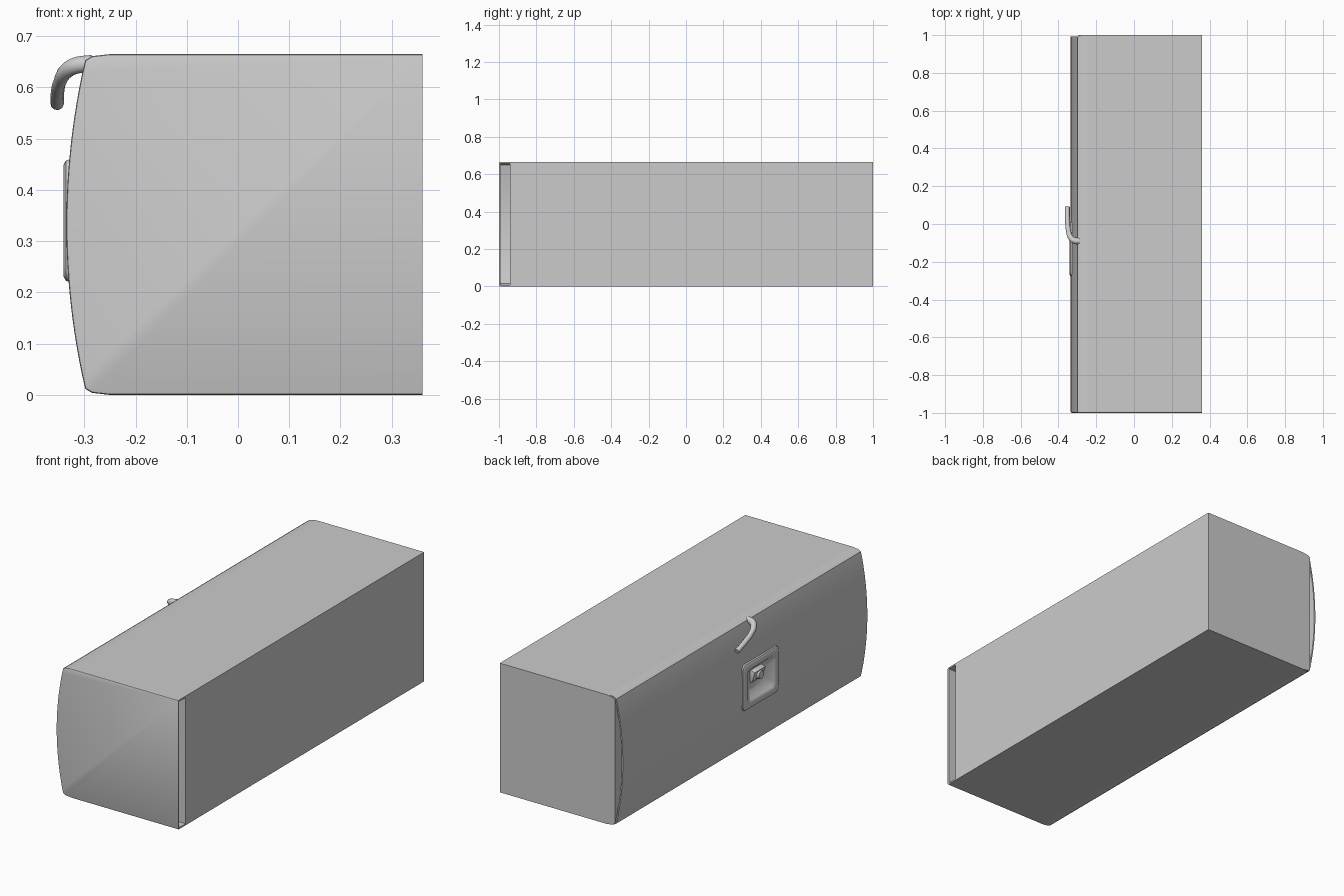
import bpy, bmesh
from math import cos, sin, pi, radians
from mathutils import Matrix

cube = bpy.data.objects.get("Cube")
if cube:
    bpy.data.objects.remove(cube)

grey = bpy.data.materials.new("mid grey")
grey.use_nodes = True
GREY = (0.6, 0.6, 0.6, 1)
grey.diffuse_color = GREY
grey.node_tree.nodes["Principled BSDF"].inputs["Base Color"].default_value = GREY

HEIGHT = 0.665
MID = HEIGHT / 2
RIGHT = 0.36
LATCH_Y, LATCH_Z = -0.13, 0.34


def finish(name, bm):
    """Turn a bmesh into a named object."""
    mesh = bpy.data.meshes.new(name)
    bm.to_mesh(mesh)
    bm.free()
    mesh.materials.append(grey)
    obj = bpy.data.objects.new(name, mesh)
    bpy.context.scene.collection.objects.link(obj)
    return obj


def activate(obj):
    bpy.ops.object.select_all(action='DESELECT')
    obj.select_set(True)
    bpy.context.view_layer.objects.active = obj


def smooth(obj, angle=30):
    activate(obj)
    bpy.ops.object.shade_smooth_by_angle(angle=radians(angle))


def loft(bm, rings):
    """Join rings of vertices into a closed solid."""
    for a, b in zip(rings, rings[1:]):
        for i in range(len(a)):
            j = (i + 1) % len(a)
            bm.faces.new((a[i], a[j], b[j], b[i]))
    bm.faces.new(rings[0])
    bm.faces.new(rings[-1])
    bmesh.ops.recalc_face_normals(bm, faces=bm.faces)


def prism(profile, y0, y1):
    """Solid with an (x, z) outline running along y."""
    bm = bmesh.new()
    loft(bm, [[bm.verts.new((x, y, z)) for x, z in profile] for y in (y0, y1)])
    return bm


def bulge(z):
    return -0.335 + 0.032 * ((z - MID) / 0.3) ** 2


# Outline of the bowed side, from bottom to top
corner = [(-0.25, 0), (-0.285, 0.004), (-0.298, 0.012)]
heights = [0.035 + 0.595 * i / 20 for i in range(21)]
bow = corner + [(bulge(z), z) for z in heights] + [(x, HEIGHT - z) for x, z in reversed(corner)]

# Box body with small relieved corners under the skin
relief = [(-0.25, 0), (-0.285, 0.006), (-0.295, 0.016)]
body = [(RIGHT, 0)] + relief + [(x, HEIGHT - z) for x, z in reversed(relief)] + [(RIGHT, HEIGHT)]
finish("case_body", prism(body, -0.94, 1))

# Front plate with a softened rim
bm = prism([(RIGHT, 0)] + bow + [(RIGHT, HEIGHT)], -1, -0.992)
rim = [e for e in bm.edges
       if all(v.co.y < -0.999 for v in e.verts) and any(v.co.x < 0 for v in e.verts)]
bmesh.ops.bevel(bm, geom=rim, offset=0.005, segments=2, affect='EDGES', profile=0.5)
smooth(finish("front_plate", bm))

# Flanges that close the slot behind the front plate, above and below
for name, z in (("bottom_flange", 0), ("top_flange", HEIGHT - 0.008)):
    strip = [(-0.25, z), (RIGHT, z), (RIGHT, z + 0.008), (-0.25, z + 0.008)]
    finish(name, prism(strip, -0.992, -0.94))

# Thin bowed skin with an opening for the latch
bm = bmesh.new()
columns = [[bm.verts.new((x, y, z)) for x, z in bow]
           for y in (-0.992, LATCH_Y - 0.118, LATCH_Y + 0.118, 0.992)]
for c, (a, b) in enumerate(zip(columns, columns[1:])):
    for i in range(len(bow) - 1):
        middle = (bow[i][1] + bow[i + 1][1]) / 2
        if c != 1 or abs(middle - LATCH_Z) > 0.09:
            bm.faces.new((a[i], a[i + 1], b[i + 1], b[i]))
skin = finish("bowed_skin", bm)
solid = skin.modifiers.new("thickness", 'SOLIDIFY')
solid.thickness = 0.007
solid.offset = -1
activate(skin)
bpy.ops.object.modifier_apply(modifier=solid.name)
smooth(skin)


def rounded_ring(bm, x, half_y, half_z, radius=0.025):
    """One rounded rectangle of vertices, parallel to the bowed side."""
    ring = []
    for q, (sy, sz) in enumerate([(1, 1), (-1, 1), (-1, -1), (1, -1)]):
        for i in range(5):
            a = (q + i / 4) * pi / 2
            ring.append(bm.verts.new((
                x,
                LATCH_Y + sy * (half_y - radius) + radius * cos(a),
                LATCH_Z + sz * (half_z - radius) + radius * sin(a))))
    return ring


# Latch dish: raised frame sloping down to a recessed floor
bm = bmesh.new()
steps = [(-0.300, 0.148, 0.118), (-0.328, 0.15, 0.12), (-0.336, 0.147, 0.117),
         (-0.341, 0.138, 0.108), (-0.341, 0.114, 0.086), (-0.335, 0.106, 0.079),
         (-0.306, 0.07, 0.05)]
loft(bm, [rounded_ring(bm, *step) for step in steps])
smooth(finish("latch_dish", bm), 40)

# Pull paddle leaning out of the dish
bm = prism([(-0.304, 0.325), (-0.318, 0.335), (-0.332, 0.385), (-0.304, 0.395)],
           LATCH_Y - 0.045, LATCH_Y + 0.045)
bmesh.ops.bevel(bm, geom=bm.edges[:], offset=0.003, segments=2, affect='EDGES', profile=0.5)
smooth(finish("latch_paddle", bm), 40)

# Round lock in the paddle
bm = bmesh.new()
bmesh.ops.create_cone(bm, cap_ends=True, segments=20, radius1=0.024, radius2=0.021, depth=0.024,
                      matrix=Matrix.Translation((-0.327, LATCH_Y, 0.36)) @ Matrix.Rotation(-pi / 2, 4, 'Y'))
smooth(finish("lock_barrel", bm))

# Curled hook on the upper edge, as a tapering tube
path = [(-0.285, -0.09, 0.646, 1.4), (-0.315, -0.088, 0.643, 1.3), (-0.335, -0.072, 0.632, 1.15),
        (-0.347, -0.035, 0.612, 1), (-0.352, 0.02, 0.592, 1), (-0.353, 0.09, 0.568, 1)]
curve = bpy.data.curves.new("hook", 'CURVE')
curve.dimensions = '3D'
curve.bevel_depth = 0.013
curve.bevel_resolution = 3
curve.use_fill_caps = True
spline = curve.splines.new('BEZIER')
spline.bezier_points.add(len(path) - 1)
for point, (x, y, z, r) in zip(spline.bezier_points, path):
    point.co = (x, y, z)
    point.radius = r
    point.handle_left_type = point.handle_right_type = 'AUTO'
spline.resolution_u = 6
curve.materials.append(grey)
hook = bpy.data.objects.new("hook", curve)
bpy.context.scene.collection.objects.link(hook)
activate(hook)
bpy.ops.object.convert(target='MESH')
smooth(bpy.context.view_layer.objects.active, 50)
